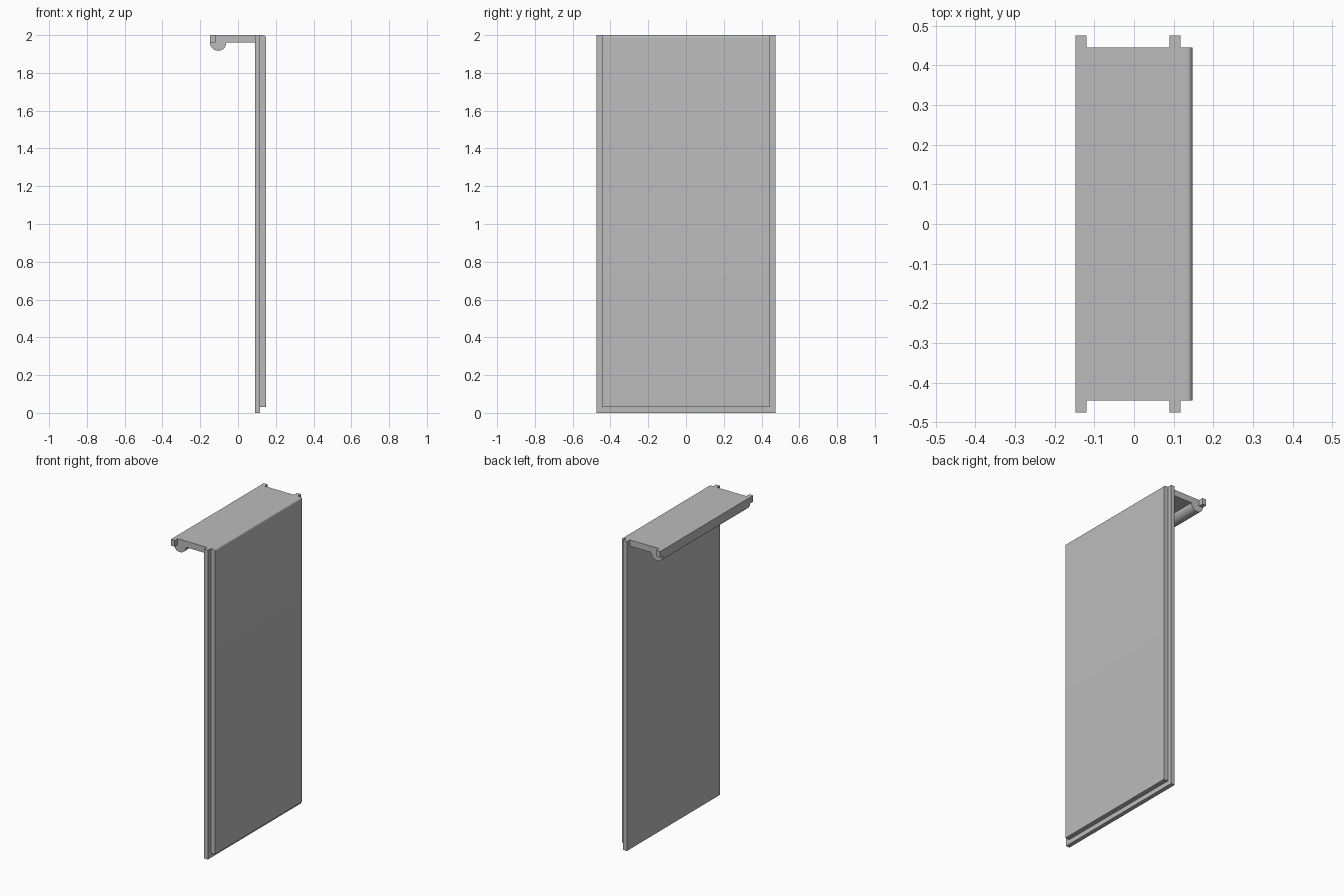
import bpy, bmesh
from math import pi, sin, cos, radians

cube = bpy.data.objects.get("Cube")
if cube:
    bpy.data.objects.remove(cube, do_unlink=True)

grey = bpy.data.materials.new("plain_grey")
grey.use_nodes = True
GREY = (0.5, 0.5, 0.5, 1)
grey.diffuse_color = GREY
grey.node_tree.nodes["Principled BSDF"].inputs["Base Color"].default_value = GREY

# Main dimensions
X0, X1 = -0.148, 0.147            # rear edge and outer face
LEAF_IN, LEAF_OUT = 0.09, 0.117   # inner leaf of the panel
SHELF_Z, TOP, LIP = 1.96, 2.0, 0.03
HALF, WIDE = 0.445, 0.475         # half widths of body and tongues


def arc(cx, cz, r, a0, a1, steps):
    return [(cx + r * cos(a0 + (a1 - a0) * i / steps),
             cz + r * sin(a0 + (a1 - a0) * i / steps)) for i in range(steps + 1)]


def extrude(name, profile, half):
    """Extrude an x-z profile symmetrically along y."""
    bm = bmesh.new()
    face = bm.faces.new([bm.verts.new((x, -half, z)) for x, z in profile])
    new = bmesh.ops.extrude_face_region(bm, geom=[face])["geom"]
    bmesh.ops.translate(bm, vec=(0, 2 * half, 0),
                        verts=[v for v in new if isinstance(v, bmesh.types.BMVert)])
    bmesh.ops.recalc_face_normals(bm, faces=bm.faces)
    mesh = bpy.data.meshes.new(name)
    bm.to_mesh(mesh)
    bm.free()
    mesh.materials.append(grey)
    ob = bpy.data.objects.new(name, mesh)
    bpy.context.collection.objects.link(ob)
    return ob


def rect(x0, x1, z0, z1):
    return [(x0, z0), (x1, z0), (x1, z1), (x0, z1)]


# Panel and shelf with a half-round bead and a rounded outer top edge
BEAD, ROUND = 0.043, 0.013
profile = [(X0, TOP)]
profile += arc(X0 + BEAD, SHELF_Z, BEAD, pi, 2 * pi, 20)
profile += [(LEAF_IN, SHELF_Z), (LEAF_IN, 0), (LEAF_OUT, 0), (LEAF_OUT, LIP), (X1, LIP)]
profile += arc(X1 - ROUND, TOP - ROUND, ROUND, 0, pi / 2, 8)
body = extrude("panel_with_shelf", profile, HALF)

# Wider tongues, joined into the body: inner leaf and shelf rear rail
tongues = [extrude("inner_leaf", rect(LEAF_IN, LEAF_OUT, 0, TOP), WIDE),
           extrude("rear_rail", rect(X0, -0.12, SHELF_Z, TOP), WIDE)]
bpy.context.view_layer.objects.active = body
for tongue in tongues:
    mod = body.modifiers.new("join", 'BOOLEAN')
    mod.operation = 'UNION'
    mod.solver = 'EXACT'
    mod.object = tongue
    bpy.ops.object.modifier_apply(modifier=mod.name)
    bpy.data.objects.remove(tongue, do_unlink=True)

# Merge coplanar faces and smooth the curved edges
bm = bmesh.new()
bm.from_mesh(body.data)
bmesh.ops.remove_doubles(bm, verts=bm.verts, dist=0.0001)
bmesh.ops.dissolve_limit(bm, angle_limit=radians(1), verts=bm.verts, edges=bm.edges)
bm.to_mesh(body.data)
bm.free()
bpy.ops.object.select_all(action='DESELECT')
body.select_set(True)
bpy.ops.object.shade_smooth_by_angle(angle=radians(30))
